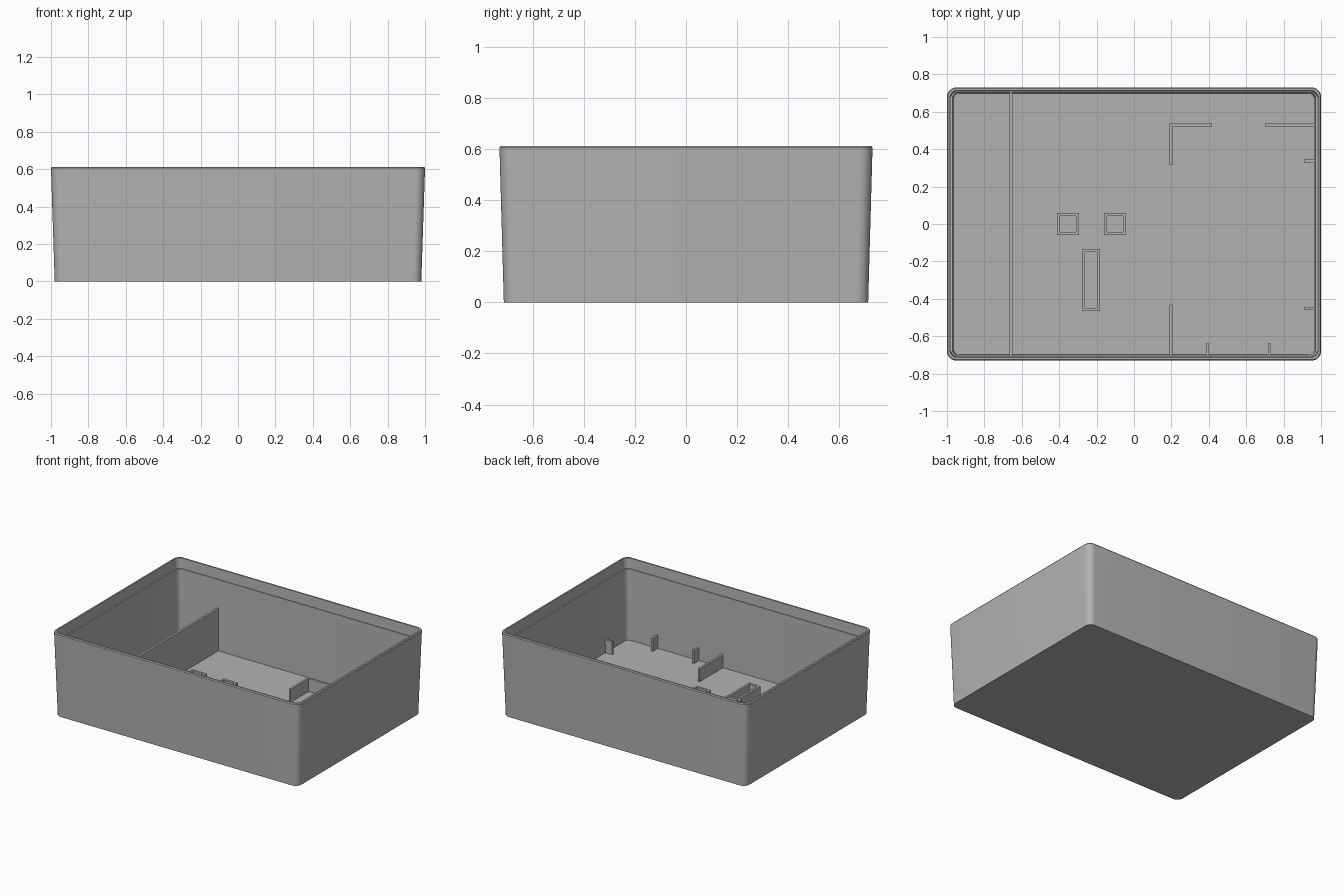
import bpy
import bmesh
from math import cos, sin, pi, radians

cube = bpy.data.objects.get("Cube")
if cube:
    bpy.data.objects.remove(cube, do_unlink=True)

FLOOR = 0.02
RIB_TOP = 0.115

grey = bpy.data.materials.new("plain grey")
grey.use_nodes = True
colour = (0.45, 0.45, 0.45, 1)
grey.diffuse_color = colour
grey.node_tree.nodes["Principled BSDF"].inputs["Base Color"].default_value = colour


def outline(hx, hy, r, steps):
    """Rectangle with rounded corners; steps = 0 gives sharp corners."""
    points = []
    for corner, (sx, sy) in enumerate([(1, 1), (-1, 1), (-1, -1), (1, -1)]):
        if steps == 0:
            points.append((sx * hx, sy * hy))
            continue
        for i in range(steps + 1):
            a = (corner + i / steps) * pi / 2
            points.append((sx * (hx - r) + r * cos(a), sy * (hy - r) + r * sin(a)))
    return points


def ringed(name, rings, steps=0, centre=(0, 0), closed=False):
    """Join stacked outlines (half x, half y, radius, z) into one skin."""
    bm = bmesh.new()
    loops = [[bm.verts.new((x + centre[0], y + centre[1], z))
              for x, y in outline(hx, hy, r, steps)] for hx, hy, r, z in rings]
    pairs = list(zip(loops, loops[1:]))
    if closed:
        pairs.append((loops[-1], loops[0]))
    else:
        bm.faces.new(loops[0][::-1])
        bm.faces.new(loops[-1])
    for low, high in pairs:
        n = len(low)
        for i in range(n):
            j = (i + 1) % n
            bm.faces.new((low[i], low[j], high[j], high[i]))
    bmesh.ops.recalc_face_normals(bm, faces=bm.faces)
    mesh = bpy.data.meshes.new(name)
    bm.to_mesh(mesh)
    bm.free()
    mesh.materials.append(grey)
    obj = bpy.data.objects.new(name, mesh)
    bpy.context.collection.objects.link(obj)
    return obj


def rib(name, x0, x1, y0, y1, top=RIB_TOP):
    hx, hy = (x1 - x0) / 2, (y1 - y0) / 2
    return ringed(name, [(hx, hy, 0, FLOOR - 0.005), (hx, hy, 0, top)],
                  centre=((x0 + x1) / 2, (y0 + y1) / 2))


def socket(name, x, y, hx, hy, top, wall=0.016):
    ringed(name, [(hx, hy, 0, FLOOR - 0.005), (hx, hy, 0, top),
                  (hx - wall, hy - wall, 0, top),
                  (hx - wall, hy - wall, 0, FLOOR - 0.005)],
           centre=(x, y), closed=True)


# Drafted open box with a stepped rim
shell = ringed("box_shell", [
    (0.98, 0.713, 0.045, 0),
    (1.0, 0.73, 0.05, 0.605),
    (0.995, 0.725, 0.045, 0.612),
    (0.984, 0.714, 0.04, 0.612),
    (0.981, 0.711, 0.04, 0.537),
    (0.971, 0.706, 0.035, 0.537),
    (0.963, 0.699, 0.03, FLOOR),
], steps=8)
bpy.context.view_layer.objects.active = shell
shell.select_set(True)
bpy.ops.object.shade_smooth_by_angle(angle=radians(30))

# Tall divider across the box
rib("divider", -0.665, -0.649, -0.702, 0.702, 0.33)

# Low guide walls
rib("corner_guide_side", 0.19, 0.206, 0.315, 0.537)
rib("corner_guide_back", 0.206, 0.417, 0.521, 0.537)
rib("back_guide", 0.70, 0.968, 0.521, 0.537)
rib("front_guide", 0.19, 0.206, -0.704, -0.43)

# Short tabs on the left and front walls
for i, y in enumerate((0.337, -0.452)):
    rib(f"left_wall_tab_{i + 1}", 0.909, 0.968, y - 0.008, y + 0.008)
for i, x in enumerate((0.392, 0.724)):
    rib(f"front_wall_tab_{i + 1}", x - 0.008, x + 0.008, -0.704, -0.64)

# Hollow sockets on the floor
socket("square_socket_1", -0.353, 0, 0.059, 0.059, 0.195)
socket("square_socket_2", -0.102, 0, 0.059, 0.059, 0.195)
socket("long_socket", -0.23, -0.3, 0.048, 0.166, 0.1)
